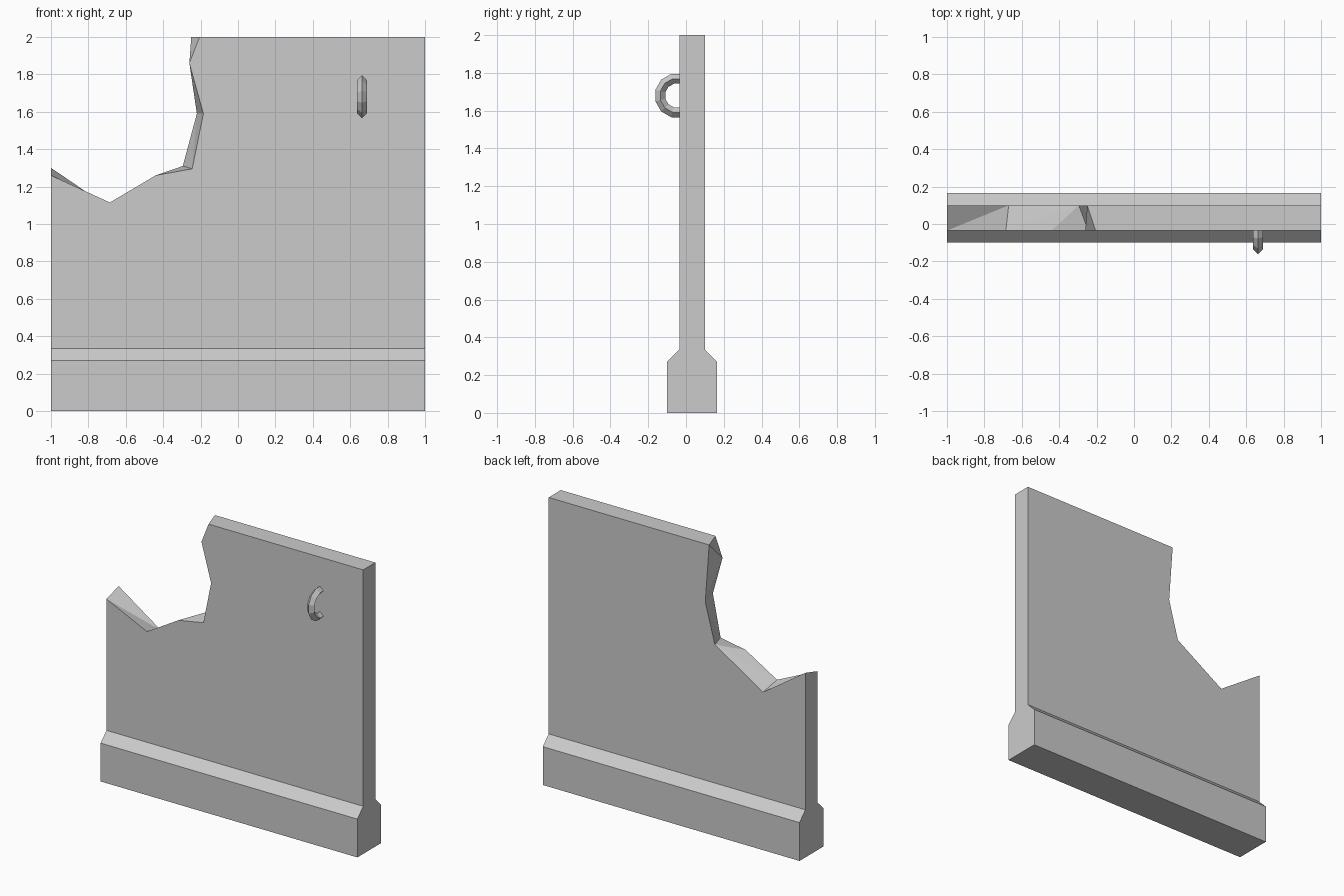
import bpy, bmesh, math
from mathutils import Matrix

cube = bpy.data.objects.get("Cube")
if cube:
    bpy.data.objects.remove(cube, do_unlink=True)

grey = bpy.data.materials.new("concrete_grey")
grey.use_nodes = True
colour = (0.6, 0.6, 0.6, 1)
grey.diffuse_color = colour
grey.node_tree.nodes["Principled BSDF"].inputs["Base Color"].default_value = colour

FRONT, BACK = -0.035, 0.1      # wall faces
FOOT_TOP = 0.335


def finish(name, bm):
    bmesh.ops.recalc_face_normals(bm, faces=bm.faces)
    mesh = bpy.data.meshes.new(name)
    bm.to_mesh(mesh)
    bm.free()
    mesh.materials.append(grey)
    obj = bpy.data.objects.new(name, mesh)
    bpy.context.collection.objects.link(obj)
    return obj


# Foot: chamfered profile run along x, open where the wall stands on it
bm = bmesh.new()
profile = [(FRONT, FOOT_TOP), (-0.1, 0.27), (-0.1, 0), (0.165, 0), (0.165, 0.27), (BACK, FOOT_TOP)]
ends = [[bm.verts.new((x, y, z)) for y, z in profile] for x in (-1, 1)]
for end in ends:
    bm.faces.new(end)
for i in range(len(profile) - 1):
    bm.faces.new((ends[0][i], ends[0][i + 1], ends[1][i + 1], ends[1][i]))
finish("wall_foot", bm)

# Wall slab: broken outline differs on the front and back faces
front_break = [(-0.205, 2), (-0.26, 1.86), (-0.185, 1.59), (-0.245, 1.295),
               (-0.44, 1.26), (-0.685, 1.115), (-1, 1.26)]
back_break = [(-0.25, 2), (-0.22, 1.59), (-0.295, 1.31), (-0.67, 1.076), (-1, 1.30)]
corners = [(-1, FOOT_TOP), (1, FOOT_TOP), (1, 2)]
bm = bmesh.new()
f = [bm.verts.new((x, FRONT, z)) for x, z in front_break + corners]
b = [bm.verts.new((x, BACK, z)) for x, z in back_break + corners]
bm.faces.new(f)
bm.faces.new(b)
# top edge, right end and left end
for i, j in ((-1, 0), (-2, -1), (-4, -3)):
    bm.faces.new((f[i], f[j], b[j], b[i]))
# facets of the broken edge, walking down both outlines together
i = j = 0
for step in "fbffbffbfb":
    if step == "f":
        bm.faces.new((f[i], f[i + 1], b[j]))
        i += 1
    else:
        bm.faces.new((f[i], b[j + 1], b[j]))
        j += 1
# the left end uses the last break points
finish("broken_wall", bm)

# Lifting ring: diamond section swept round a circle, half sunk in the wall
bm = bmesh.new()
SEGMENTS, SIDES = 12, 4
rings = []
for s in range(SEGMENTS):
    turn = Matrix.Rotation(math.tau * (s + 0.5) / SEGMENTS, 4, "X")
    ring = []
    for k in range(SIDES):
        a = math.tau * k / SIDES
        v = bm.verts.new((0.027 * math.sin(a), -0.092 - 0.027 * math.cos(a), 0))
        v.co = turn @ v.co
        ring.append(v)
    rings.append(ring)
for s in range(SEGMENTS):
    p, q = rings[s], rings[(s + 1) % SEGMENTS]
    for k in range(SIDES):
        n = (k + 1) % SIDES
        bm.faces.new((p[k], p[n], q[n], q[k]))
hook = finish("lifting_ring", bm)
hook.location = (0.663, -0.047, 1.68)
